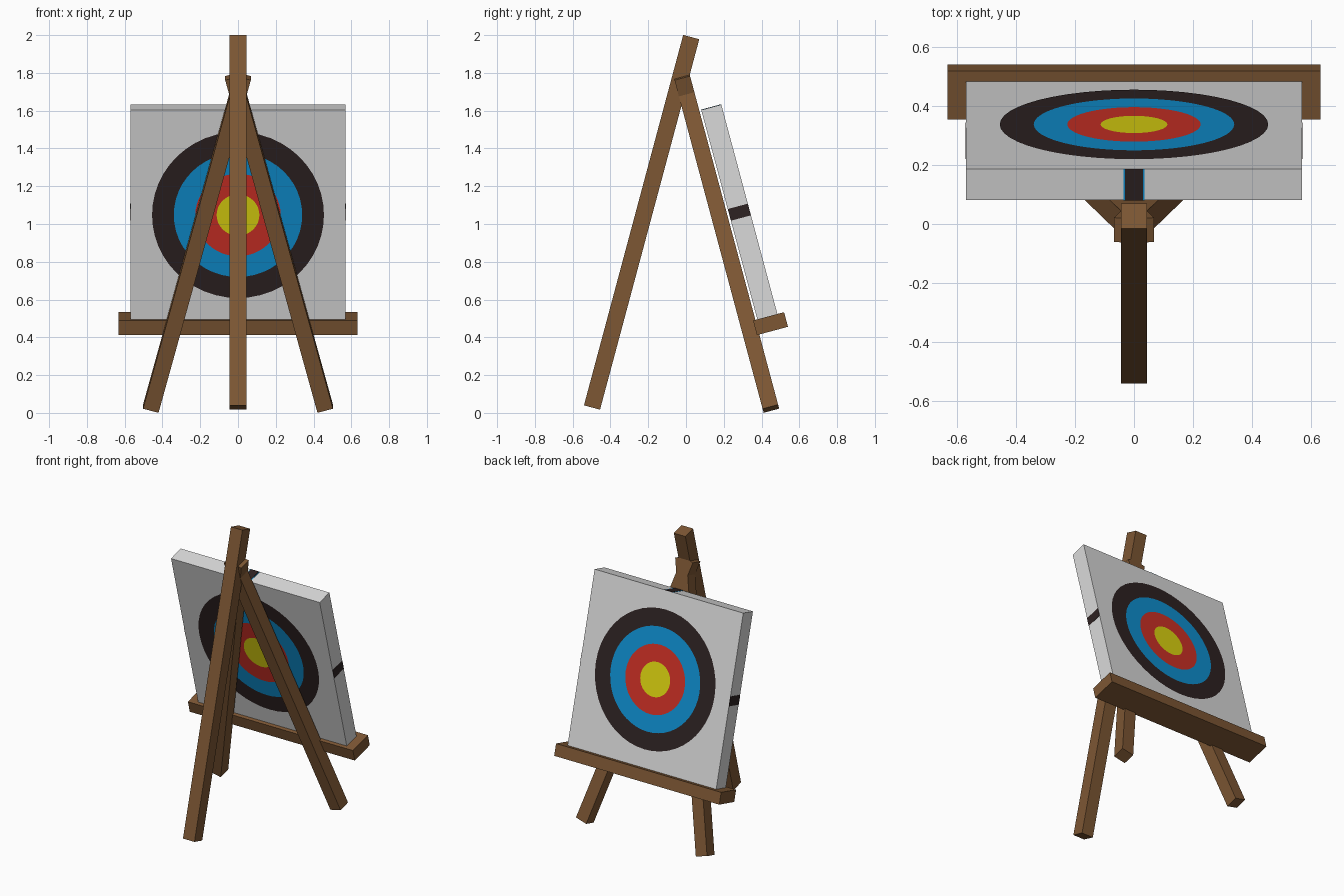
import bpy, bmesh, math
from mathutils import Matrix, Vector

if "Cube" in bpy.data.objects:
    bpy.data.objects.remove(bpy.data.objects["Cube"])

TILT = math.radians(15)


def material(name, rgb):
    m = bpy.data.materials.new(name)
    m.diffuse_color = (*rgb, 1)
    m.use_nodes = True
    m.node_tree.nodes["Principled BSDF"].inputs["Base Color"].default_value = m.diffuse_color
    return m


WOOD = material("brown wood", (0.205, 0.095, 0.034))
GREY = material("light grey", (0.70, 0.70, 0.70))
BLACK = material("black", (0.027, 0.016, 0.016))
BLUE = material("blue", (0.0045, 0.275, 0.63))
RED = material("red", (0.61, 0.03, 0.019))
YELLOW = material("yellow", (0.73, 0.66, 0.005))


def finish(name, bm, matrix, mat):
    mesh = bpy.data.meshes.new(name)
    bm.to_mesh(mesh)
    bm.free()
    mesh.materials.append(mat)
    obj = bpy.data.objects.new(name, mesh)
    obj.matrix_world = matrix
    bpy.context.collection.objects.link(obj)
    return obj


def box(name, size, matrix, mat):
    bm = bmesh.new()
    bmesh.ops.create_cube(bm, size=1)
    bmesh.ops.scale(bm, vec=Vector(size), verts=bm.verts)
    return finish(name, bm, matrix, mat)


def ring(name, r_in, r_out, matrix, mat, sides=48):
    """Flat painted band in the local XY plane, facing +Z."""
    bm = bmesh.new()

    def loop(r):
        return [bm.verts.new((r * math.cos(2 * math.pi * i / sides),
                              r * math.sin(2 * math.pi * i / sides), 0))
                for i in range(sides)]
    outer = loop(r_out)
    if r_in == 0:
        bm.faces.new(outer)
    else:
        inner = loop(r_in)
        for i in range(sides):
            j = (i + 1) % sides
            bm.faces.new((inner[i], outer[i], outer[j], inner[j]))
    return finish(name, bm, matrix, mat)


def place(x, y, z, tilt, lean=0.0):
    return (Matrix.Translation((x, y, z)) @ Matrix.Rotation(tilt, 4, 'X')
            @ Matrix.Rotation(lean, 4, 'Y'))


# Tripod legs: one prop leg in front, two crossing legs under the board
box("prop_leg", (0.088, 0.088, 2.03), place(0, -0.235, 1.009, -TILT), WOOD)
for side, label in ((1, "right"), (-1, "left")):
    box(label + "_leg", (0.085, 0.085, 1.887),
        place(side * 0.2175, 0.2135, 0.9025, TILT, -side * TILT), WOOD)

# Ledge carrying the board
box("ledge", (1.266, 0.17, 0.08), place(0, 0.4475, 0.4725, TILT), WOOD)

# Target board
W, D, H = 1.14, 0.11, 1.15
board = place(0, 0.2825, 1.0625, TILT)
box("target_board", (W, D, H), board, GREY)

# Painted rings on both faces
bands = (("yellow", 0, 0.113, YELLOW), ("red", 0.113, 0.226, RED),
         ("blue", 0.226, 0.34, BLUE), ("black", 0.34, 0.455, BLACK))
for label, facing in (("back", -1), ("front", 1)):
    m = (board @ Matrix.Translation((0, facing * (D / 2 + 0.002), 0))
         @ Matrix.Rotation(-facing * math.pi / 2, 4, 'X'))
    for colour, r0, r1, mat in bands:
        ring(f"{colour}_ring_{label}", r0, r1, m, mat)

# Dark bands across the middle of the four board edges
for s, a, b in ((1, "right", "top"), (-1, "left", "bottom")):
    box(a + "_edge_band", (0.003, D, 0.064),
        board @ Matrix.Translation((s * W / 2, 0, 0)), BLACK)
    m = board @ Matrix.Translation((0, 0, s * H / 2))
    box(b + "_edge_band", (0.060, D, 0.004), m, BLACK)
    box(b + "_edge_trim", (0.070, D, 0.002), m, BLUE)
